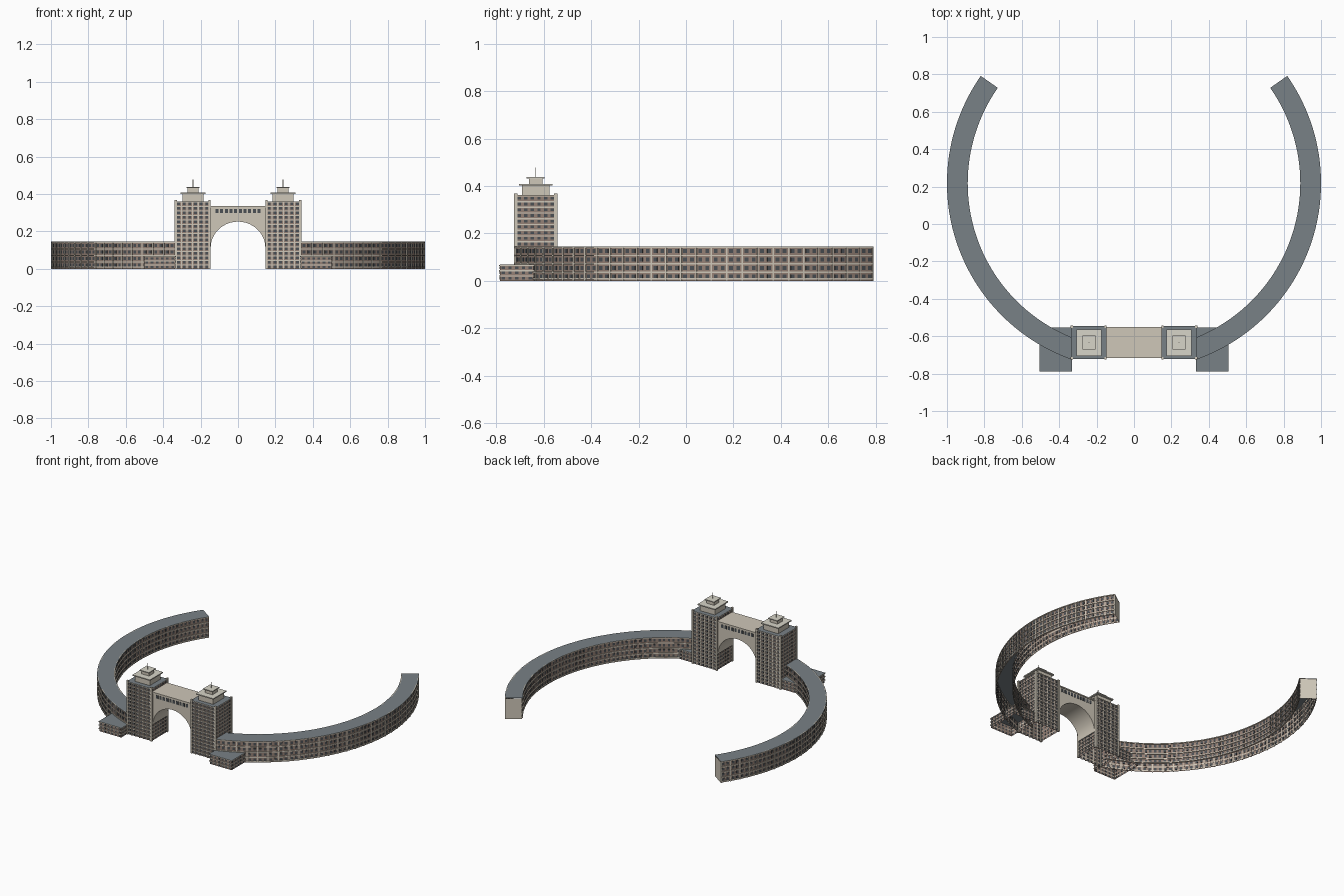
import bpy, bmesh
from math import sin, cos, pi, radians

if "Cube" in bpy.data.objects:
    bpy.data.objects.remove(bpy.data.objects["Cube"])

CY = 0.218                      # y of the crescent centre
A0, A1 = radians(-70.3), radians(35)


def material(name, rgb):
    m = bpy.data.materials.new(name)
    m.diffuse_color = (*rgb, 1)
    m.use_nodes = True
    m.node_tree.nodes["Principled BSDF"].inputs["Base Color"].default_value = m.diffuse_color
    return m


BRICK = material("brick", (0.30, 0.22, 0.18))
STONE = material("stone", (0.62, 0.57, 0.48))
PALE = material("pale_stone", (0.68, 0.66, 0.58))
ROOF = material("roof", (0.19, 0.22, 0.24))
GLASS = material("glass", (0.07, 0.08, 0.09))


def finish(bm, name, mat, mirror=True, recalc=True, smooth=False):
    if recalc:
        bmesh.ops.recalc_face_normals(bm, faces=bm.faces)
    me = bpy.data.meshes.new(name)
    bm.to_mesh(me)
    bm.free()
    me.materials.append(mat)
    ob = bpy.data.objects.new(name, me)
    bpy.context.collection.objects.link(ob)
    if mirror:
        ob.modifiers.new("mirror", "MIRROR")
    if smooth:
        bpy.context.view_layer.objects.active = ob
        ob.select_set(True)
        bpy.ops.object.shade_smooth_by_angle(angle=radians(30))
        ob.select_set(False)
    return ob


def box(bm, x0, x1, y0, y1, z0, z1, bottom=True, top=True):
    lo = [bm.verts.new((x, y, z0)) for x, y in ((x0, y0), (x1, y0), (x1, y1), (x0, y1))]
    hi = [bm.verts.new((v.co.x, v.co.y, z1)) for v in lo]
    for i in range(4):
        j = (i + 1) % 4
        bm.faces.new((lo[i], lo[j], hi[j], hi[i]))
    if top:
        bm.faces.new(hi)
    if bottom:
        bm.faces.new(lo[::-1])


def sweep(bm, profile, a0, a1, n, closed=True):
    """Sweep an (r, z) profile around the crescent centre."""
    rings = []
    for i in range(n + 1):
        a = a0 + (a1 - a0) * i / n
        rings.append([bm.verts.new((r * cos(a), CY + r * sin(a), z)) for r, z in profile])
    m = len(profile)
    for p, q in zip(rings, rings[1:]):
        for k in range(m if closed else m - 1):
            l = (k + 1) % m
            bm.faces.new((p[k], q[k], q[l], p[l]))
    if closed:
        bm.faces.new(rings[0])
        bm.faces.new(rings[-1][::-1])


def rect(r0, r1, z0, z1):
    return [(r0, z0), (r1, z0), (r1, z1), (r0, z1)]


# Crescent wings: open-bottomed walls, roof and end wall
SEG, BAYS, FLOORS, FH = 48, 28, 4, 0.0355
RO, RI, H = 0.995, 0.894, 0.142
bm = bmesh.new()
sweep(bm, [(RO, 0), (RO, H)], A0, A1, SEG, False)
sweep(bm, [(RI, H), (RI, 0)], A0, A1, SEG, False)
finish(bm, "crescent_walls", BRICK, recalc=False)
bm = bmesh.new()
sweep(bm, [(1.0, H + .003), (0.889, H + .003)], A0, A1, SEG, False)
finish(bm, "crescent_roof", ROOF, recalc=False)
bm = bmesh.new()
bm.faces.new([bm.verts.new((r * cos(A1), CY + r * sin(A1), z)) for r, z in rect(RI, RO, 0, H)[::-1]])
finish(bm, "crescent_end_wall", STONE, recalc=False)

# Crescent floor bands, pilasters and windows
bands, pil, win = bmesh.new(), bmesh.new(), bmesh.new()
step = (A1 - A0) / BAYS
for f in range(FLOORS + 1):
    z = max(f * FH - .003, 0.006)
    sweep(bands, rect(RO - .001, 1.0, z, z + .006), A0, A1, SEG)
    sweep(bands, rect(0.889, RI + .001, z, z + .006), A0, A1, SEG)
for b in range(BAYS + 1):
    a = min(A0 + b * step, A1 - .003)
    sweep(pil, rect(RO - .001, 0.999, 0, H), a - .003, a + .003, 1)
for b in range(BAYS):
    for k in (.27, .73):
        a = A0 + (b + k) * step
        for f in range(FLOORS):
            z0, z1 = f * FH + .011, f * FH + .027
            sweep(win, rect(RO - .002, RO + .0015, z0, z1), a - .008, a + .008, 1)
            sweep(win, rect(RI - .0015, RI + .002, z0, z1), a - .008, a + .008, 1)
finish(bands, "crescent_bands", STONE)
finish(pil, "crescent_pilasters", STONE)
finish(win, "crescent_windows", GLASS)


def block(name, x0, x1, y0, y1, h, floors, cols, rows):
    """Brick block with flat roof, floor bands and window grid on all sides."""
    bm = bmesh.new()
    box(bm, x0, x1, y0, y1, 0, h, False, False)
    finish(bm, name + "_walls", BRICK, recalc=False)
    bm = bmesh.new()
    e, fh = .004, h / floors
    bm.faces.new([bm.verts.new((x, y, h)) for x, y in
                  ((x0 - e, y0 - e), (x1 + e, y0 - e), (x1 + e, y1 + e), (x0 - e, y1 + e))])
    finish(bm, name + "_roof", ROOF, recalc=False)
    bands, win = bmesh.new(), bmesh.new()
    for f in range(floors):
        z = (f + 1) * fh
        t = fh * .25
        box(bands, x0 - e, x1 + e, y0 - e, y0, z - t, z - .0005)
        box(bands, x0 - e, x1 + e, y1, y1 + e, z - t, z - .0005)
        box(bands, x0 - e, x0, y0, y1, z - t, z - .0005)
        box(bands, x1, x1 + e, y0, y1, z - t, z - .0005)
        for c in range(cols):
            w = (x1 - x0) / cols
            x = x0 + (c + .5) * w
            for y in (y0, y1):
                box(win, x - w * .25, x + w * .25, y - .001, y + .001, z - fh * .78, z - fh * .32)
        for r in range(rows):
            w = (y1 - y0) / rows
            y = y0 + (r + .5) * w
            for x in (x0, x1):
                box(win, x - .001, x + .001, y - w * .25, y + w * .25, z - fh * .78, z - fh * .32)
    finish(bands, name + "_bands", STONE)
    finish(win, name + "_windows", GLASS)


# Gate towers and low side blocks
TX0, TX1, TY0, TY1, TH = .152, .333, -.718, -.550, .361
block("tower", TX0, TX1, TY0, TY1, TH, 15, 6, 6)
block("side_block", .336, .501, -.785, -.557, .068, 3, 6, 8)

# Tower pilasters: corners rise above the roof, slim ones between
bm = bmesh.new()
for y in (TY0, TY1):
    for x in (TX0, TX1):
        box(bm, x - .006, x + .006, y - .007, y + .007, 0, TH + .007)
    for i in range(1, 6):
        x = TX0 + (TX1 - TX0) * i / 6
        box(bm, x - .003, x + .003, y - .005, y + .002, 0, TH - .001)
finish(bm, "tower_pilasters", STONE)

# Stepped pavilion and spire on each tower
CX, TY = .2405, -.634
bm = bmesh.new()
for hx, hy, z0, z1 in ((.056, .058, TH, .402), (.029, .028, .408, .432)):
    box(bm, CX - hx, CX + hx, TY - hy, TY + hy, z0, z1)
finish(bm, "pavilion", STONE)
bm = bmesh.new()
for hx, hy, z0, z1 in ((.066, .071, .401, .408), (.035, .038, .431, .437)):
    box(bm, CX - hx, CX + hx, TY - hy, TY + hy, z0, z1)
finish(bm, "pavilion_slabs", PALE)
bm = bmesh.new()
box(bm, CX - .0015, CX + .0015, TY - .0015, TY + .0015, .436, .478)
finish(bm, "spire", STONE)

# Arched bridge between the towers
bm = bmesh.new()
pts = [(.155, .112), (.155, .33), (-.155, .33), (-.155, .112)]
pts += [(-.146 * cos(pi * i / 32), .112 + .14 * sin(pi * i / 32)) for i in range(33)]
face = bm.faces.new([bm.verts.new((x, -.712, z)) for x, z in pts])
ext = bmesh.ops.extrude_face_region(bm, geom=[face], use_keep_orig=True)
bmesh.ops.translate(bm, vec=(0, .156, 0),
                    verts=[v for v in ext["geom"] if isinstance(v, bmesh.types.BMVert)])
finish(bm, "arch_bridge", STONE, mirror=False, smooth=True)
bm = bmesh.new()
box(bm, -.15, .15, -.717, -.551, .329, .337)
finish(bm, "bridge_cornice", STONE, mirror=False)
bm = bmesh.new()
for i in range(10):
    x = -.113 + i * .0251
    for y in (-.712, -.556):
        box(bm, x - .008, x + .008, y - .002, y + .002, .299, .321)
finish(bm, "bridge_windows", GLASS, mirror=False)
